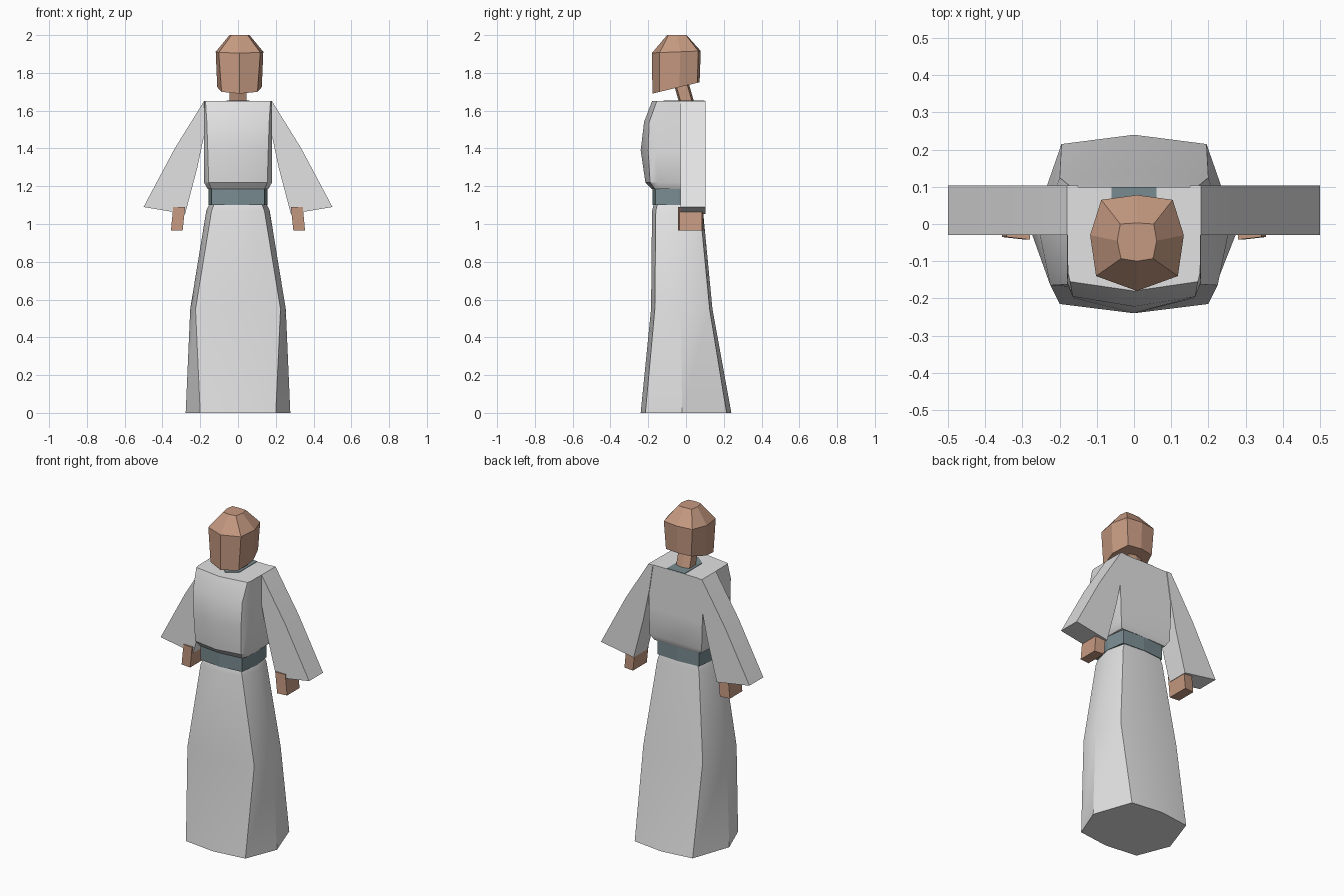
import bpy, bmesh, math

if "Cube" in bpy.data.objects:
    bpy.data.objects.remove(bpy.data.objects["Cube"])


def material(name, rgb):
    m = bpy.data.materials.new(name)
    m.diffuse_color = (*rgb, 1)
    m.use_nodes = True
    m.node_tree.nodes["Principled BSDF"].inputs["Base Color"].default_value = m.diffuse_color
    return m


WHITE = material("robe white", (0.76, 0.76, 0.76))
SKIN = material("skin", (0.56, 0.32, 0.22))
TEAL = material("sash teal", (0.19, 0.26, 0.28))


def loft(name, rings, mat, smooth=False):
    """Skin a stack of closed rings and cap both ends."""
    bm = bmesh.new()
    loops = [[bm.verts.new(p) for p in r] for r in rings]
    n = len(loops[0])
    for a, b in zip(loops, loops[1:]):
        for i in range(n):
            j = (i + 1) % n
            bm.faces.new((a[i], a[j], b[j], b[i]))
    bm.faces.new(loops[0][::-1])
    bm.faces.new(loops[-1])
    bmesh.ops.recalc_face_normals(bm, faces=bm.faces)
    me = bpy.data.meshes.new(name)
    bm.to_mesh(me)
    bm.free()
    me.materials.append(mat)
    ob = bpy.data.objects.new(name, me)
    bpy.context.collection.objects.link(ob)
    if smooth:
        bpy.ops.object.select_all(action='DESELECT')
        ob.select_set(True)
        bpy.context.view_layer.objects.active = ob
        bpy.ops.object.shade_smooth_by_angle(angle=math.radians(30))
    return ob


def ring(z, half, cx=0.0, tilt=0.0):
    """Mirror a half outline (front centre to back centre) into a ring."""
    pts = half + [(-x, y) for x, y in half[-2:0:-1]]
    return [(x + cx, y, z + tilt * y) for x, y in pts]


# Skirt: eight-sided, flaring to the floor
loft("skirt", [
    ring(0.00, [(0, -.24), (.20, -.215), (.277, -.02), (.195, .215), (0, .24)]),
    ring(0.55, [(0, -.185), (.225, -.165), (.253, -.03), (.20, .125), (0, .14)]),
    ring(1.07, [(0, -.18), (.14, -.16), (.168, -.04), (.14, .075), (0, .09)]),
    ring(1.11, [(0, -.17), (.125, -.15), (.15, -.04), (.125, .07), (0, .08)]),
], WHITE, True)

# Sash around the waist
sash = [(0, -.178), (.14, -.162), (.157, -.04), (.14, .075), (0, .085)]
loft("sash", [ring(1.10, sash), ring(1.20, sash)], TEAL)

# Upper robe with a bulging chest
loft("upper_robe", [
    ring(1.185, [(0, -.18), (.14, -.165), (.16, -.13), (.155, .08), (0, .085)]),
    ring(1.22, [(0, -.215), (.155, -.19), (.18, -.15), (.175, .10), (0, .10)]),
    ring(1.39, [(0, -.24), (.16, -.20), (.18, -.16), (.18, .10), (0, .10)]),
    ring(1.54, [(0, -.222), (.165, -.195), (.18, -.155), (.18, .10), (0, .10)]),
    ring(1.65, [(0, -.18), (.172, -.155), (.178, -.13), (.18, .10), (0, .10)]),
], WHITE, True)

# Neck opening
collar = [(0, -.12), (.06, -.07), (.06, .099), (0, .099)]
loft("collar", [ring(1.648, collar), ring(1.653, collar)], TEAL)

# Neck, leaning forwards
loft("neck", [
    ring(1.62, [(0, -.03), (.045, -.02), (.045, .04), (0, .05)]),
    ring(1.76, [(0, -.07), (.045, -.06), (.045, .00), (0, .01)]),
], SKIN)

# Head: tilted jaw, brow ring and small flat crown
loft("head", [
    ring(1.733, [(0, -.178), (.095, -.14), (.118, -.035), (.085, .06), (0, .072)], .008, .24),
    ring(1.913, [(0, -.18), (.11, -.14), (.126, -.03), (.096, .065), (0, .078)], .008, .04),
    ring(2.00, [(0, -.10), (.043, -.093), (.053, -.045), (.045, 0), (0, .003)], .008),
], SKIN)

# Wide sleeves and hands
profile = [(.15, 1.65), (.18, 1.65), (.335, 1.40), (.50, 1.09),
           (.28, 1.053), (.215, 1.30), (.175, 1.49)]
for side, s in (("left", 1), ("right", -1)):
    loft(side + "_sleeve", [[(s * x, y, z) for x, z in profile]
                            for y in (-.03, .104)], WHITE, True)
    loft(side + "_hand", [
        [(s * x, y, z) for x, y in ((x0, -.042), (x1, -.035), (x1, .085), (x0, .092))]
        for z, x0, x1 in ((.965, .293, .355), (1.09, .28, .343))], SKIN)
